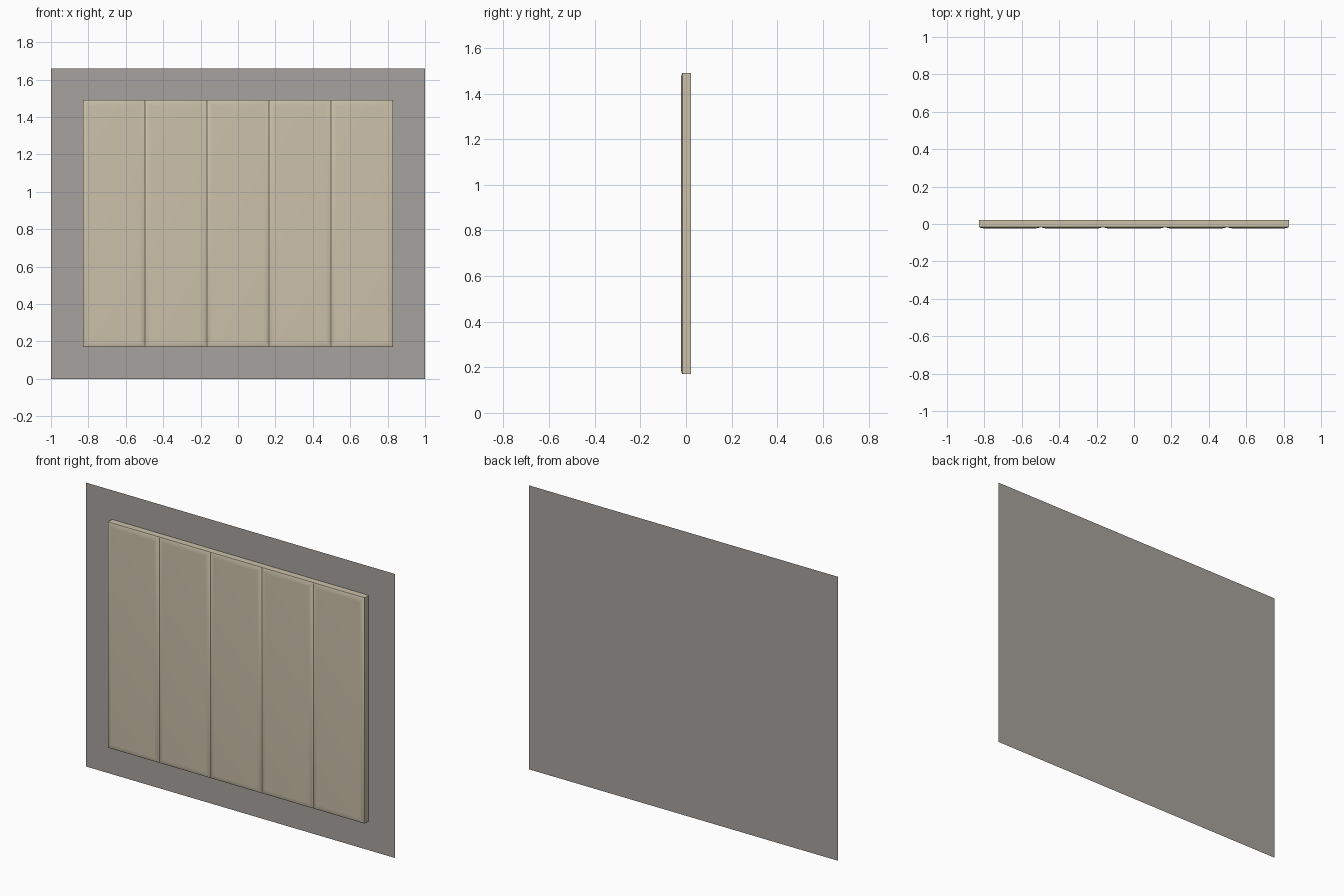
import bpy, bmesh

if "Cube" in bpy.data.objects:
    bpy.data.objects.remove(bpy.data.objects["Cube"])

BACK, RIM, CROWN = 0.022, -0.016, 0.007   # wall plane, panel rim, cushion bulge
X0, X1, Z0, Z1 = -0.83, 0.83, 0.17, 1.49
COUNT, ROUND, STEPS = 5, 0.028, 5


def material(name, rgb):
    mat = bpy.data.materials.new(name)
    mat.diffuse_color = (*rgb, 1)
    mat.use_nodes = True
    mat.node_tree.nodes["Principled BSDF"].inputs["Base Color"].default_value = mat.diffuse_color
    return mat


def add_object(name, bm, mat):
    mesh = bpy.data.meshes.new(name)
    bm.to_mesh(mesh)
    bm.free()
    mesh.materials.append(mat)
    obj = bpy.data.objects.new(name, mesh)
    bpy.context.collection.objects.link(obj)
    return obj


def rectangle(bm, x0, x1, z0, z1, y):
    return [bm.verts.new((x, y, z)) for x, z in ((x0, z0), (x1, z0), (x1, z1), (x0, z1))]


grey = material("warm grey", (0.39, 0.365, 0.342))
beige = material("beige fabric", (0.60, 0.53, 0.40))

# Flat wall backing
bm = bmesh.new()
bm.faces.new(rectangle(bm, -1, 1, 0, 1.66, BACK))
add_object("wall_backing", bm, grey)

# Padded panels: straight sides, then a softly rounded front rim
rings = [(0, BACK)]
for i in range(STEPS + 1):
    t = i / STEPS
    rings.append((ROUND * t, RIM - CROWN * (1 - (1 - t) ** 2)))

width = (X1 - X0) / COUNT
for n in range(COUNT):
    left = X0 + n * width
    bm = bmesh.new()
    loops = [rectangle(bm, left + d, left + width - d, Z0 + d, Z1 - d, y) for d, y in rings]
    for a, b in zip(loops, loops[1:]):
        for k in range(4):
            j = (k + 1) % 4
            bm.faces.new((a[k], a[j], b[j], b[k]))
    bm.faces.new(loops[-1])
    bmesh.ops.recalc_face_normals(bm, faces=bm.faces)
    # the flat cushion face must look forward
    bm.faces.ensure_lookup_table()
    if bm.faces[-1].normal.y > 0:
        bmesh.ops.reverse_faces(bm, faces=bm.faces)
    panel = add_object(f"padded_panel_{n + 1}", bm, beige)
    bpy.ops.object.select_all(action='DESELECT')
    panel.select_set(True)
    bpy.context.view_layer.objects.active = panel
    bpy.ops.object.shade_smooth_by_angle(angle=0.52)
